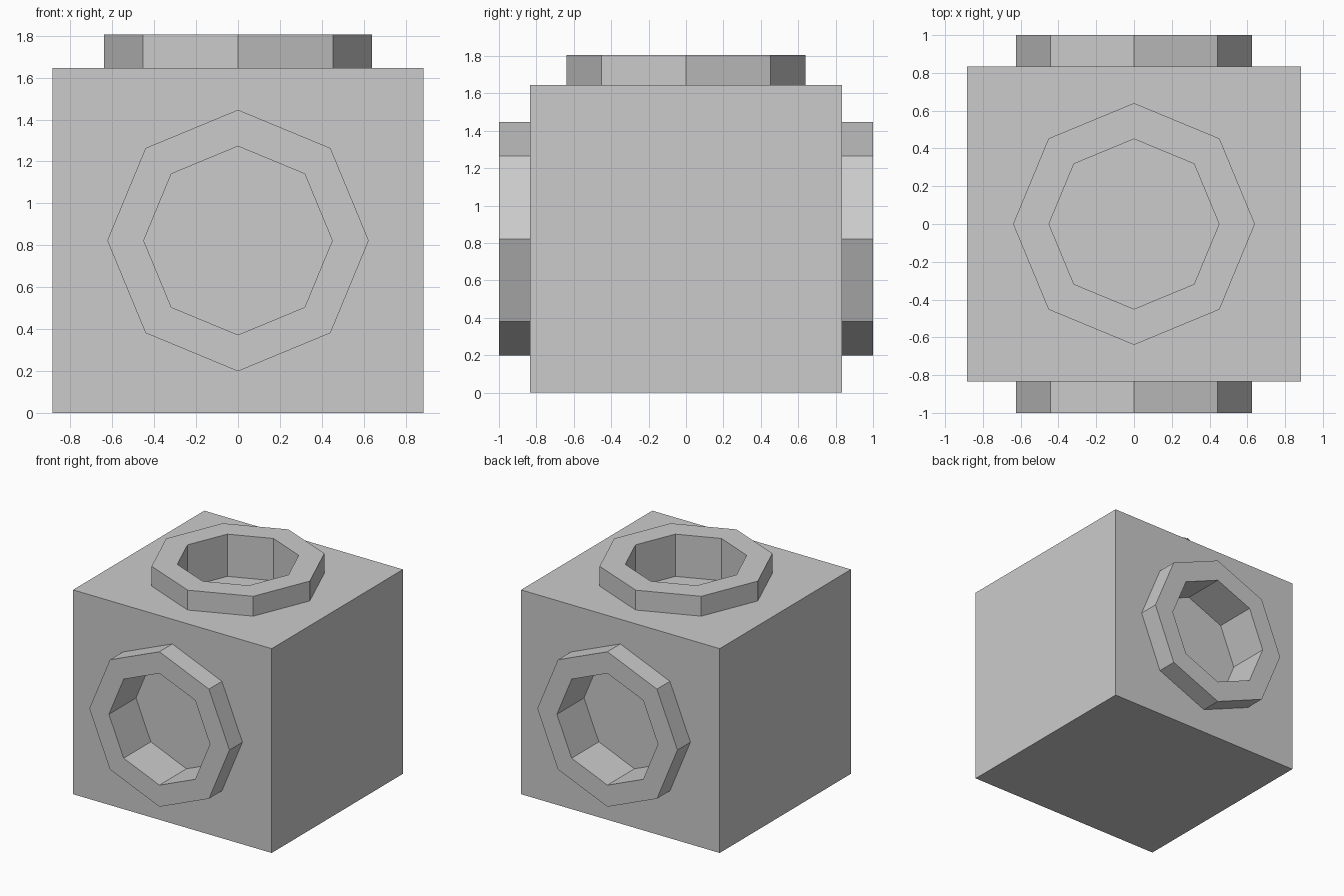
import bpy, bmesh
from math import sin, cos, pi
from mathutils import Matrix, Vector

if "Cube" in bpy.data.objects:
    bpy.data.objects.remove(bpy.data.objects["Cube"])

HX, HY, H = 0.885, 0.835, 1.645
SIDES, INNER, SOCKET = 8, 0.45, 0.18   # socket depth below the box face


def make_object(name, bm, matrix=Matrix()):
    bmesh.ops.recalc_face_normals(bm, faces=bm.faces)
    mesh = bpy.data.meshes.new(name)
    bm.to_mesh(mesh)
    bm.free()
    ob = bpy.data.objects.new(name, mesh)
    bpy.context.collection.objects.link(ob)
    ob.matrix_world = matrix
    return ob


def loop(bm, r, z):
    return [bm.verts.new((r * sin(2 * pi * i / SIDES), r * cos(2 * pi * i / SIDES), z))
            for i in range(SIDES)]


def bridge(bm, a, b):
    for i in range(SIDES):
        j = (i + 1) % SIDES
        bm.faces.new((a[i], a[j], b[j], b[i]))


# Octagonal collar standing on a face (local z points outward)
def collar(name, matrix, outer, height):
    bm = bmesh.new()
    loops = [loop(bm, r, z) for r, z in
             ((outer, 0), (outer, height), (INNER, height), (INNER, 0))]
    for k in range(4):
        bridge(bm, loops[k], loops[(k + 1) % 4])
    return make_object(name, bm, matrix)


# Octagonal plug that hollows the socket inside the collar
def plug(name, matrix):
    bm = bmesh.new()
    low, high = loop(bm, INNER, -SOCKET), loop(bm, INNER, 0.3)
    bridge(bm, low, high)
    bm.faces.new(low)
    bm.faces.new(high)
    ob = make_object(name, bm, matrix)
    ob.hide_render = True
    ob.hide_viewport = True
    ob.display_type = 'WIRE'
    return ob


# Block body
bm = bmesh.new()
bmesh.ops.create_cube(bm, size=1, matrix=Matrix.Translation((0, 0, H / 2))
                      @ Matrix.Diagonal((2 * HX, 2 * HY, H, 1)))
body = make_object("block_body", bm)

# Collars with sockets on the top, front and back
for name, pos, rot, outer, height in (
        ("top", (0, 0, H), 0, 0.64, 0.16),
        ("front", (0, -HY, H / 2), pi / 2, 0.624, 0.165),
        ("back", (0, HY, H / 2), -pi / 2, 0.624, 0.165)):
    m = Matrix.Translation(Vector(pos)) @ Matrix.Rotation(rot, 4, 'X')
    collar(name + "_collar", m, outer, height)
    mod = body.modifiers.new(name + "_socket", 'BOOLEAN')
    mod.operation = 'DIFFERENCE'
    mod.solver = 'EXACT'
    mod.object = plug(name + "_socket_cutter", m)
